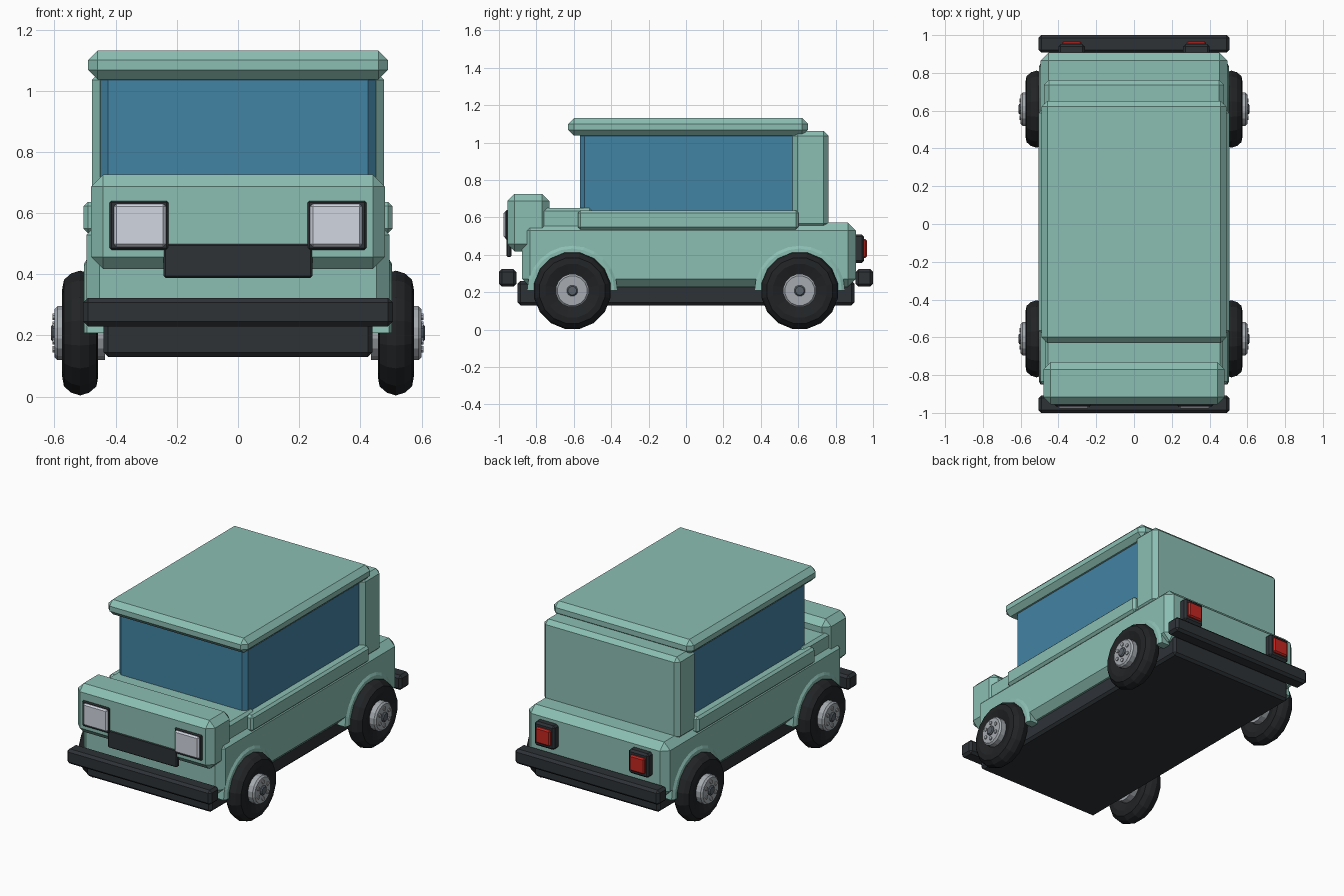
import bpy, bmesh, math

if "Cube" in bpy.data.objects:
    bpy.data.objects.remove(bpy.data.objects["Cube"])


def material(name, rgb):
    m = bpy.data.materials.new(name)
    m.diffuse_color = (*rgb, 1)
    m.use_nodes = True
    m.node_tree.nodes["Principled BSDF"].inputs["Base Color"].default_value = m.diffuse_color
    return m


PAINT = material("paint", (0.26, 0.52, 0.45))
GLASS = material("glass", (0.055, 0.23, 0.37))
BLACK = material("black_trim", (0.027, 0.032, 0.037))
TYRE = material("rubber", (0.015, 0.017, 0.019))
STEEL = material("steel", (0.38, 0.41, 0.44))
CAP = material("dark_steel", (0.1, 0.12, 0.14))
LAMP = material("lamp", (0.63, 0.67, 0.75))
RED = material("red_lamp", (0.55, 0.02, 0.015))


def finish(name, bm, mat):
    bmesh.ops.recalc_face_normals(bm, faces=bm.faces)
    me = bpy.data.meshes.new(name)
    bm.to_mesh(me)
    bm.free()
    me.materials.append(mat)
    ob = bpy.data.objects.new(name, me)
    bpy.context.collection.objects.link(ob)
    return ob


def box(name, x, y, z, bevel, mat):
    """Chamfered box from (min, max) ranges."""
    bm = bmesh.new()
    bmesh.ops.create_cube(bm, size=1)
    for v in bm.verts:
        v.co = [r[0] if c < 0 else r[1] for c, r in zip(v.co, (x, y, z))]
    bmesh.ops.bevel(bm, geom=bm.edges[:], offset=bevel, segments=1,
                    affect='EDGES', profile=0.5)
    return finish(name, bm, mat)


def lathe(name, profile, centre, side, n, mat, closed=False):
    """Spin (radius, x) points around the x axis at centre (y, z)."""
    bm = bmesh.new()
    rings = []
    for i in range(n):
        a = 2 * math.pi * (i + 0.5) / n
        rings.append([bm.verts.new((side * x, centre[0] + r * math.cos(a),
                                    centre[1] + r * math.sin(a))) for r, x in profile])
    k = len(profile)
    for i in range(n):
        p, q = rings[i], rings[(i + 1) % n]
        for j in range(k if closed else k - 1):
            bm.faces.new((p[j], p[(j + 1) % k], q[(j + 1) % k], q[j]))
    if not closed:
        bm.faces.new([r[0] for r in rings])
        bm.faces.new([r[-1] for r in rings])
    return finish(name, bm, mat)


def arch(name, centre, side):
    """Half-ring lip over a wheel."""
    bm = bmesh.new()
    section = [(0.19, 0.44), (0.19, 0.504), (0.225, 0.504), (0.242, 0.494), (0.242, 0.44)]
    n, rings = 12, []
    for i in range(n + 1):
        a = math.pi * i / n
        rings.append([bm.verts.new((side * x, centre[0] + r * math.cos(a),
                                    centre[1] + r * math.sin(a))) for r, x in section])
    for p, q in zip(rings, rings[1:]):
        for j in range(5):
            bm.faces.new((p[j], p[(j + 1) % 5], q[(j + 1) % 5], q[j]))
    bm.faces.new(rings[0])
    bm.faces.new(rings[-1])
    return finish(name, bm, PAINT)


# Body shell
box("floor_pan", (-0.44, 0.44), (-0.9, 0.9), (0.13, 0.26), 0.015, BLACK)
box("lower_body", (-0.495, 0.495), (-0.877, 0.908), (0.228, 0.572), 0.043, PAINT)
box("hood", (-0.47, 0.47), (-0.78, -0.5), (0.5, 0.65), 0.016, PAINT)
box("nose", (-0.48, 0.48), (-0.955, -0.73), (0.418, 0.726), 0.039, PAINT)
box("belt_line", (-0.505, 0.505), (-0.578, 0.602), (0.535, 0.637), 0.014, PAINT)
box("cabin_glass", (-0.45, 0.45), (-0.567, 0.6), (0.58, 1.06), 0.025, GLASS)
box("rear_cabin", (-0.477, 0.477), (0.57, 0.762), (0.54, 1.062), 0.026, PAINT)
box("roof", (-0.49, 0.49), (-0.63, 0.652), (1.037, 1.131), 0.031, PAINT)

# Bumpers and grille
box("front_bumper", (-0.506, 0.506), (-1, -0.907), (0.23, 0.323), 0.015, BLACK)
box("rear_bumper", (-0.506, 0.506), (0.907, 1), (0.23, 0.323), 0.015, BLACK)
box("grille", (-0.243, 0.243), (-0.96, -0.934), (0.388, 0.5), 0.006, BLACK)

for side, label in ((-1, "left"), (1, "right")):
    def span(a, b):
        return tuple(sorted((side * a, side * b)))

    # Head and tail lamps
    box(f"headlamp_frame_{label}", span(0.228, 0.42), (-0.965, -0.94), (0.48, 0.64), 0.006, BLACK)
    box(f"headlamp_{label}", span(0.236, 0.406), (-0.976, -0.945), (0.49, 0.63), 0.009, LAMP)
    box(f"taillamp_frame_{label}", span(0.26, 0.4), (0.89, 0.952), (0.357, 0.509), 0.012, BLACK)
    box(f"taillamp_{label}", span(0.278, 0.382), (0.93, 0.967), (0.383, 0.483), 0.008, RED)

    # Wheels with hubs, caps, bolts and arches
    for y, end in ((-0.608, "front"), (0.608, "rear")):
        c = (y, 0.208)
        tag = f"{end}_{label}"
        lathe(f"tyre_{tag}", [(0.09, 0.475), (0.09, 0.557), (0.145, 0.575), (0.178, 0.569),
                              (0.199, 0.545), (0.208, 0.516), (0.199, 0.487),
                              (0.178, 0.463), (0.145, 0.457)], c, side, 16, TYRE, True)
        lathe(f"hub_{tag}", [(0.09, 0.435), (0.09, 0.59), (0.08, 0.6)], c, side, 16, STEEL)
        lathe(f"hub_cap_{tag}", [(0.03, 0.58), (0.03, 0.605), (0.023, 0.611)], c, side, 12, CAP)
        for i in range(6):
            a = math.pi * (i + 0.5) / 3
            p = (y + 0.053 * math.cos(a), 0.208 + 0.053 * math.sin(a))
            lathe(f"bolt_{tag}_{i + 1}", [(0.012, 0.59), (0.012, 0.606)], p, side, 8, STEEL)
        arch(f"wheel_arch_{tag}", c, side)
